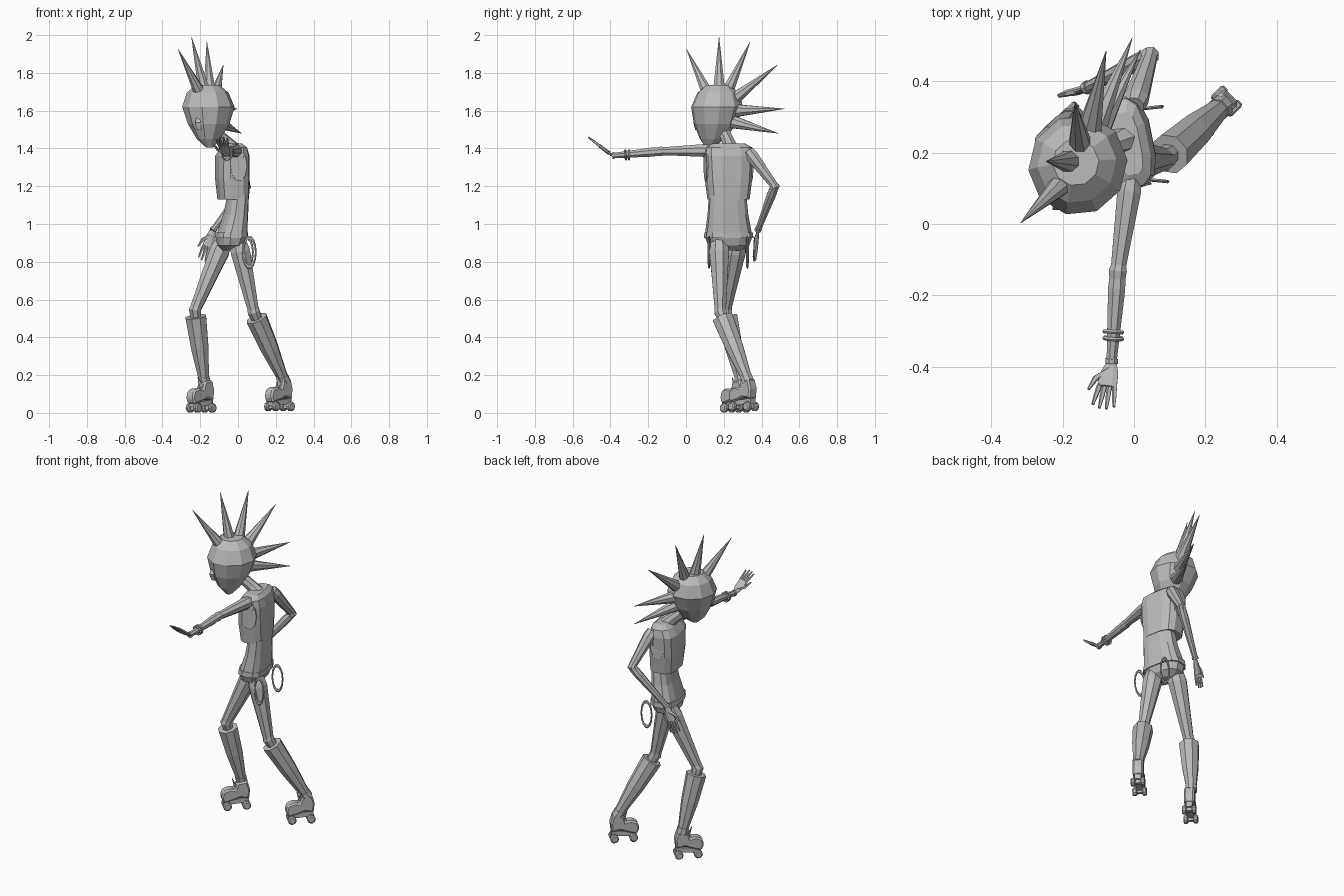
import bpy, bmesh, math
from mathutils import Vector, Matrix

if "Cube" in bpy.data.objects:
    bpy.data.objects.remove(bpy.data.objects["Cube"])

GREY = bpy.data.materials.new("plain_grey")
GREY.use_nodes = True
GREY.diffuse_color = (0.5, 0.5, 0.5, 1)
GREY.node_tree.nodes["Principled BSDF"].inputs["Base Color"].default_value = (0.5, 0.5, 0.5, 1)


def finish(name, bm, matrix=Matrix()):
    bmesh.ops.recalc_face_normals(bm, faces=bm.faces)
    mesh = bpy.data.meshes.new(name)
    bm.to_mesh(mesh)
    bm.free()
    mesh.materials.append(GREY)
    ob = bpy.data.objects.new(name, mesh)
    ob.matrix_world = matrix
    bpy.context.collection.objects.link(ob)
    return ob


def loft(name, rings, matrix=Matrix()):
    """Skin a list of equal rings of points and cap both ends."""
    bm = bmesh.new()
    rows = [[bm.verts.new(p) for p in ring] for ring in rings]
    n = len(rows[0])
    for a, b in zip(rows, rows[1:]):
        for i in range(n):
            j = (i + 1) % n
            bm.faces.new((a[i], a[j], b[j], b[i]))
    bm.faces.new(rows[0])
    bm.faces.new(rows[-1])
    return finish(name, bm, matrix)


def tube(name, points, radii, sides=8, flat=1.0, side=(1, 0, 0)):
    """Tapered limb along a path; flat squashes it across the side vector."""
    pts = [Vector(p) for p in points]
    rings = []
    for k, p in enumerate(pts):
        t = (pts[min(k + 1, len(pts) - 1)] - pts[max(k - 1, 0)]).normalized()
        s = Vector(side)
        if abs(s.normalized().dot(t)) > 0.95:
            s = Vector((0, 0, 1))
        s = (s - t * s.dot(t)).normalized()
        u = t.cross(s)
        angles = [math.tau * (i + 0.5) / sides for i in range(sides)]
        rings.append([p + (s * math.cos(a) + u * flat * math.sin(a)) * radii[k] for a in angles])
    return loft(name, rings)


def stack(name, rows, yaw=0.0, sides=8, power=1.0):
    """Horizontal rings: z, centre x, centre y, half depth, half width."""
    def bend(v):
        return math.copysign(abs(v) ** power, v)
    rings = []
    for z, cx, cy, rx, ry in rows:
        ring = []
        for i in range(sides):
            a = math.tau * (i + 0.5) / sides
            p = Vector((rx * bend(math.cos(a)), ry * bend(math.sin(a)), z))
            ring.append(Matrix.Rotation(yaw, 3, 'Z') @ p + Vector((cx, cy, 0)))
        rings.append(ring)
    return loft(name, rings)


def hoop(name, centre, normal, radius, thick, scale=(1, 1, 1)):
    bpy.ops.mesh.primitive_torus_add(major_segments=14, minor_segments=5,
                                     major_radius=radius, minor_radius=thick, location=centre)
    ob = bpy.context.object
    ob.name = name
    ob.rotation_euler = Vector(normal).to_track_quat('Z', 'Y').to_euler()
    ob.scale = scale
    ob.data.materials.append(GREY)


# Head, turned and tilted
stack("head", [(1.405, -.15, .125, .02, .018), (1.45, -.155, .14, .07, .06),
               (1.53, -.155, .155, .118, .108), (1.62, -.157, .165, .142, .138),
               (1.695, -.16, .17, .113, .11), (1.735, -.163, .172, .065, .065)],
      yaw=1.03, sides=10)
tube("nose", [(-.21, .07, 1.58), (-.212, .055, 1.535), (-.205, .06, 1.50)],
     [.006, .022, .016], sides=4)

# Fan of hair spikes: base and tip
spikes = [((-.19, .125, 1.67), (-.317, .003, 1.925)),
          ((-.175, .175, 1.69), (-.246, .175, 1.99)),
          ((-.15, .215, 1.69), (-.165, .34, 1.965)),
          ((-.125, .26, 1.665), (-.078, .484, 1.842)),
          ((-.11, .265, 1.60), (-.005, .52, 1.61)),
          ((-.105, .25, 1.54), (.018, .488, 1.48))]
for i, (base, tip) in enumerate(spikes):
    tube(f"hair_spike_{i + 1}", [base, tip], [.036, .001])

tube("neck", [(-.115, .205, 1.48), (-.065, .225, 1.435), (-.03, .235, 1.395)], [.032, .034, .045])

# Trunk
YAW = .2
stack("chest", [(1.13, -.025, .225, .078, .11), (1.24, -.03, .225, .085, .124),
                (1.36, -.03, .225, .084, .132), (1.405, -.022, .225, .062, .126),
                (1.425, -.018, .225, .035, .09)], YAW, 12, .65)
stack("waist", [(1.15, 0, .22, .052, .10), (1.05, -.012, .222, .06, .108),
                (.94, -.034, .225, .076, .125)], YAW, 12, .7)
stack("belt", [(.955, -.033, .226, .08, .128), (.925, -.035, .226, .083, .13)], YAW, 12, .7)
stack("shorts", [(.93, -.035, .226, .078, .125), (.885, -.04, .226, .068, .108),
                 (.86, -.045, .226, .04, .06)], YAW, 12, .75)
for label, sign in (("left", -1), ("right", 1)):
    # Armhole plate
    out = Matrix.Rotation(YAW, 3, 'Z') @ Vector((0, sign, 0))
    mid = Vector((-.02, .225, 1.31)) + out * .118
    along = Matrix.Rotation(YAW, 3, 'Z') @ Vector((1, 0, 0))
    outline = [mid + along * (.045 * math.cos(a)) + Vector((0, 0, .085 * math.sin(a)))
               for a in [math.tau * i / 10 for i in range(10)]]
    loft(f"{label}_armhole", [outline, [p + out * .008 for p in outline]])
hoop("left_hanging_strap", (.06, .122, .85), (.1, 1, 0), .034, .005, (1, 2.3, 1))
hoop("right_hanging_strap", (.045, .325, .85), (-.1, 1, 0), .034, .005, (1, 2.3, 1))


# Hands
def hand(name, wrist, tip, side):
    wrist, tip, side = Vector(wrist), Vector(tip), Vector(side)
    reach = tip - wrist
    aim = reach.normalized()
    side = (side - aim * side.dot(aim)).normalized()
    tube(f"{name}_palm", [wrist, wrist + reach * .2, wrist + reach * .52],
         [.016, .026, .03], flat=.35, side=side)
    for i in range(4):
        off = i - 1.5
        root = wrist + reach * .48 + side * off * .014
        end = wrist + reach * (1 - .06 * abs(off)) + side * off * .02
        tube(f"{name}_finger_{i + 1}", [root, (root + end) / 2, end], [.008, .007, .004], 5)
    tube(f"{name}_thumb", [wrist + reach * .15, wrist + reach * .35 + side * .036,
                           wrist + reach * .6 + side * .05], [.011, .009, .004], 5)


# Arms: left one stretched forward, right one resting on the hip
def arm(name, shoulder, elbow, wrist, tip, side):
    s, e, w = Vector(shoulder), Vector(elbow), Vector(wrist)
    tube(f"{name}_upper_arm", [s, s.lerp(e, .15), e], [.03, .036, .022])
    tube(f"{name}_elbow", [e.lerp(s, .1), e, e.lerp(w, .1)], [.02, .027, .024])
    tube(f"{name}_forearm", [e, e.lerp(w, .2), w], [.023, .026, .015])
    tube(f"{name}_cuff", [w.lerp(e, .05), w], [.019, .019])
    hand(f"{name}_hand", w, tip, side)


arm("left", (-.008, .13, 1.39), (-.045, -.13, 1.385), (-.063, -.39, 1.362),
    (-.088, -.52, 1.462), (-1, 0, 0))
arm("right", (0, .33, 1.385), (.045, .47, 1.20), (-.135, .38, .965),
    (-.185, .36, .80), (-1, -.2, 0))
for i, y in enumerate((-.302, -.32)):
    hoop(f"bracelet_{i + 1}", (-.058, y, 1.366), (.05, 1, .1 * i), .025, .006)


# Roller skate with its toe along local +x
def skate(name, place):
    m = Matrix.Translation(place) @ Matrix.Rotation(math.radians(225), 4, 'Z')
    profile = [(-.06, .065), (-.01, .075), (.03, .06), (.085, .045), (.1, .08), (.088, .118),
               (.05, .132), (.02, .125), (.008, .165), (-.05, .175), (-.066, .12)]
    loft(f"{name}_boot", [[(x, y, z) for x, z in profile]
                          for y in (-.03, .03)], m).modifiers.new("soft_edge", 'BEVEL').width = .009
    loft(f"{name}_plate", [[(x, y, z) for x, z in ((-.06, .07), (-.06, .04), (.08, .03), (.08, .055))]
                           for y in (-.018, .018)], m)
    loft(f"{name}_tongue", [[(.01 + .012 * math.cos(a), .02 * math.sin(a), .13)
                             for a in (0, 2, 4)],
                            [(.035 + .001 * math.cos(a), .002 * math.sin(a), .19)
                             for a in (0, 2, 4)]], m)
    for i, x in enumerate((-.045, .065)):
        for j, y in enumerate((-.028, .028)):
            rings = [[(x + r * math.cos(a), y + dy, .026 + r * math.sin(a))
                      for a in [math.tau * k / 10 for k in range(10)]]
                     for dy, r in ((-.013, .018), (-.008, .025), (.008, .025), (.013, .018))]
            loft(f"{name}_wheel_{2 * i + j + 1}", rings, m)
        loft(f"{name}_axle_{i + 1}", [[(x - .01, y, .015), (x + .01, y, .015), (x, y, .055)]
                                      for y in (-.03, .03)], m)


# Legs with flared boot shafts
def leg(name, hip, knee, ankle, foot):
    h, k, a = Vector(hip), Vector(knee), Vector(ankle)
    tube(f"{name}_thigh", [h, h.lerp(k, .15), k], [.045, .056, .031])
    tube(f"{name}_knee", [k.lerp(h, .08), k, k.lerp(a, .12)], [.03, .035, .028])
    tube(f"{name}_boot_shaft", [k.lerp(a, .09), k.lerp(a, .5), a.lerp(k, .08), a],
         [.059, .05, .03, .026])
    tube(f"{name}_ankle_band", [a.lerp(k, .1), a.lerp(k, .02)], [.034, .034])
    skate(f"{name}_skate", foot)


leg("right", (-.075, .275, .91), (-.228, .21, .545), (-.177, .295, .15), (-.188, .268, 0))
leg("left", (0, .175, .91), (.083, .182, .535), (.25, .333, .155), (.227, .312, .008))
